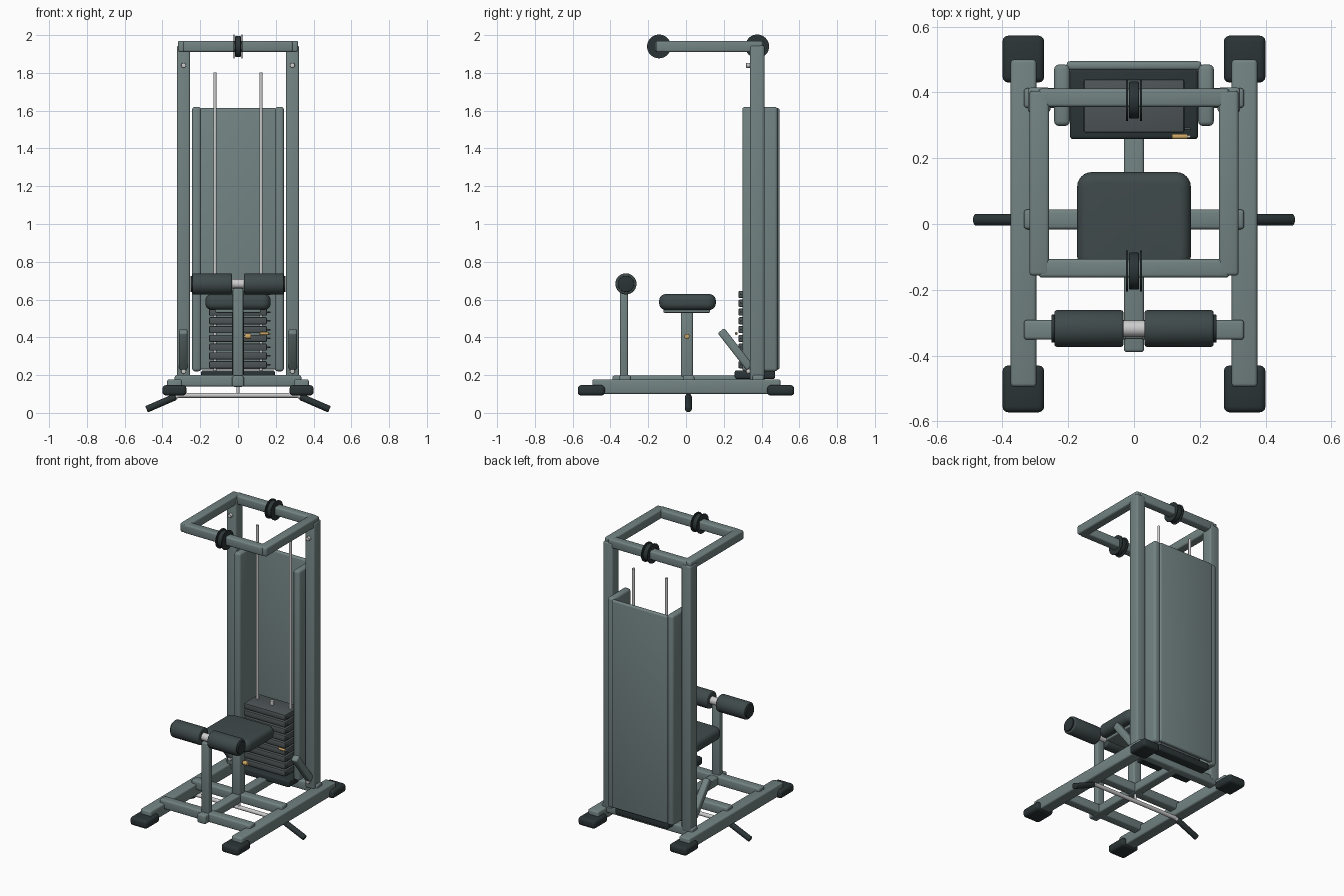
import bpy, bmesh
from mathutils import Vector, Matrix

if "Cube" in bpy.data.objects:
    bpy.data.objects.remove(bpy.data.objects["Cube"])


def material(name, rgb):
    m = bpy.data.materials.new(name)
    m.diffuse_color = (*rgb, 1)
    m.use_nodes = True
    m.node_tree.nodes["Principled BSDF"].inputs["Base Color"].default_value = m.diffuse_color
    return m


FRAME = material("frame_paint", (0.17, 0.225, 0.225))
PAD = material("pad_vinyl", (0.05, 0.068, 0.07))
RUBBER = material("rubber", (0.024, 0.034, 0.036))
IRON = material("iron", (0.075, 0.09, 0.095))
STEEL = material("steel", (0.55, 0.58, 0.58))
GOLD = material("brass", (0.6, 0.38, 0.13))


def finish(name, bm, mat):
    me = bpy.data.meshes.new(name)
    bm.to_mesh(me)
    bm.free()
    ob = bpy.data.objects.new(name, me)
    bpy.context.collection.objects.link(ob)
    me.materials.append(mat)
    bpy.ops.object.select_all(action='DESELECT')
    ob.select_set(True)
    bpy.context.view_layer.objects.active = ob
    bpy.ops.object.shade_smooth_by_angle(angle=0.6)
    return ob


def box(name, x, y, z, mat=FRAME, bevel=0.01, seg=3):
    """Bevelled box from (min, max) ranges."""
    bm = bmesh.new()
    bmesh.ops.create_cube(bm, size=1)
    for v in bm.verts:
        v.co = [r[0] + (c + 0.5) * (r[1] - r[0]) for c, r in zip(v.co, (x, y, z))]
    bmesh.ops.bevel(bm, geom=bm.edges[:], offset=bevel, segments=seg,
                    profile=0.5, affect='EDGES')
    return finish(name, bm, mat)


def rod(name, a, b, r, mat=STEEL, bevel=0.0, sides=28):
    """Cylinder from a to b, optionally with rounded rims."""
    a, b = Vector(a), Vector(b)
    d = b - a
    bm = bmesh.new()
    bmesh.ops.create_cone(bm, cap_ends=True, segments=sides, radius1=r, radius2=r, depth=d.length)
    if bevel:
        rims = [e for e in bm.edges if abs(e.verts[0].co.z - e.verts[1].co.z) < 1e-5]
        bmesh.ops.bevel(bm, geom=rims, offset=bevel, segments=3, profile=0.5, affect='EDGES')
    rot = d.to_track_quat('Z', 'Y').to_matrix().to_4x4()
    bm.transform(Matrix.Translation((a + b) / 2) @ rot)
    return finish(name, bm, mat)


def side(s, lo, hi):
    return tuple(sorted((s * lo, s * hi)))


# Parts repeated left and right
for s, tag in ((-1, "left"), (1, "right")):
    box(f"base_rail_{tag}", side(s, .297, .375), (-.495, .5), (.1, .178))
    box(f"foot_front_{tag}", side(s, .273, .40), (-.573, -.43), (.092, .147), RUBBER, .018)
    box(f"foot_rear_{tag}", side(s, .273, .40), (.43, .573), (.092, .147), RUBBER, .018)
    box(f"upright_{tag}", side(s, .254, .323), (.339, .415), (.17, 1.945))
    box(f"top_arm_{tag}", side(s, .258, .318), (-.157, .405), (1.91, 1.97))
    box(f"shroud_wing_{tag}", side(s, .195, .243), (.298, .485), (.22, 1.62), bevel=.015)
    for z in (.22, 1.84):
        rod(f"upright_bolt_{tag}", (s * .288, .318, z), (s * .288, .345, z), .013, bevel=.003)
    # Leaning strut at the foot of each upright
    strut = box(f"strut_{tag}", (-.022, .022), (-.125, .125), (-.022, .022))
    d = Vector((0, .14, -.18)).normalized()
    n = Vector((1, 0, 0)).cross(d)
    rot = Matrix(((1, 0, 0), d, n)).transposed().to_4x4()
    strut.data.transform(Matrix.Translation((s * .29, .262, .337)) @ rot)
    # Stack guide, knee roller and low-bar grip
    rod(f"guide_rod_{tag}", (s * .122, .378, .2), (s * .122, .378, 1.803), .009)
    rod(f"knee_roller_{tag}", (s * .032, -.318, .683), (s * .242, -.318, .683), .056, PAD, .008, 40)
    rod(f"roller_cap_{tag}", (s * .238, -.318, .683), (s * .251, -.318, .683), .043, RUBBER, .003)
    rod(f"bar_end_{tag}", (s * .305, .013, .095), (s * .36, .013, .075), .012)
    rod(f"bar_grip_{tag}", (s * .33, .013, .086), (s * .484, .013, .019), .018, RUBBER, .005)

# Base cross members and centre spine
for tag, y in (("front", -.322), ("middle", .014), ("rear", .383)):
    box(f"cross_member_{tag}", (-.335, .335), (y - .03, y + .03), (.14, .2))
box("centre_beam", (-.031, .031), (-.39, .41), (.138, .197))

# Overhead frame bars and pulleys
for tag, y in (("front", -.135), ("rear", .384)):
    box(f"top_bar_{tag}", (-.29, .29), (y - .028, y + .028), (1.911, 1.969))
for tag, y in (("front", -.143), ("rear", .377)):
    rod(f"pulley_{tag}", (-.015, y, 1.94), (.015, y, 1.94), .056, RUBBER, .004, 40)
    for s in (-1, 1):
        rod(f"pulley_flange_{tag}", (s * .019, y, 1.94), (s * .024, y, 1.94), .063, RUBBER, sides=40)

# Shroud back and weight stack
box("shroud_back", (-.205, .205), (.468, .495), (.23, 1.613))
box("stack_base", (-.195, .195), (.258, .472), (.18, .225), RUBBER)
for i in range(9):
    z = .236 + i * .0465
    box("weight_plate", (-.153, .153), (.278, .44), (z, z + .038), IRON, .006, 2)
    rod("plate_marker", (.15, .29, z + .019), (.172, .29, z + .019), .004, IRON, sides=12)
rod("stack_centre_rod", (0, .36, .64), (0, .36, .675), .012, bevel=.003)
rod("selector_pin", (.115, .266, .42), (.163, .266, .42), .008, GOLD, .002)
rod("selector_pin_tip", (.16, .266, .42), (.172, .266, .42), .004)

# Seat on its post
box("seat_post", (-.031, .031), (-.027, .037), (.19, .545))
box("seat_plate", (-.12, .12), (-.12, .128), (.53, .555), bevel=.006)
bm = bmesh.new()
bmesh.ops.create_cube(bm, size=1)
bm.transform(Matrix.Translation((0, .008, .587)) @ Matrix.Diagonal((.346, .3, .084, 1)))
corners = [e for e in bm.edges if abs(e.verts[0].co.z - e.verts[1].co.z) > .01]
bmesh.ops.bevel(bm, geom=corners, offset=.045, segments=6, profile=.5, affect='EDGES')
rims = [e for e in bm.edges if abs(e.verts[0].co.z - e.verts[1].co.z) < .001]
bmesh.ops.bevel(bm, geom=rims, offset=.034, segments=6, profile=.5, affect='EDGES')
finish("seat", bm, PAD)
rod("seat_knob_stem", (.025, .005, .405), (.04, .005, .405), .006)
rod("seat_knob", (.036, .005, .405), (.07, .005, .405), .014, GOLD, .003)

# Knee roller post and axle
box("roller_post", (-.028, .028), (-.35, -.308), (.19, .66), bevel=.008)
rod("roller_axle", (-.24, -.318, .683), (.24, -.318, .683), .025)

# Low pull bar and its hook
rod("low_bar", (-.315, .013, .093), (.315, .013, .093), .013)
rod("low_bar_hook", (0, .013, .095), (0, .013, .142), .008)
